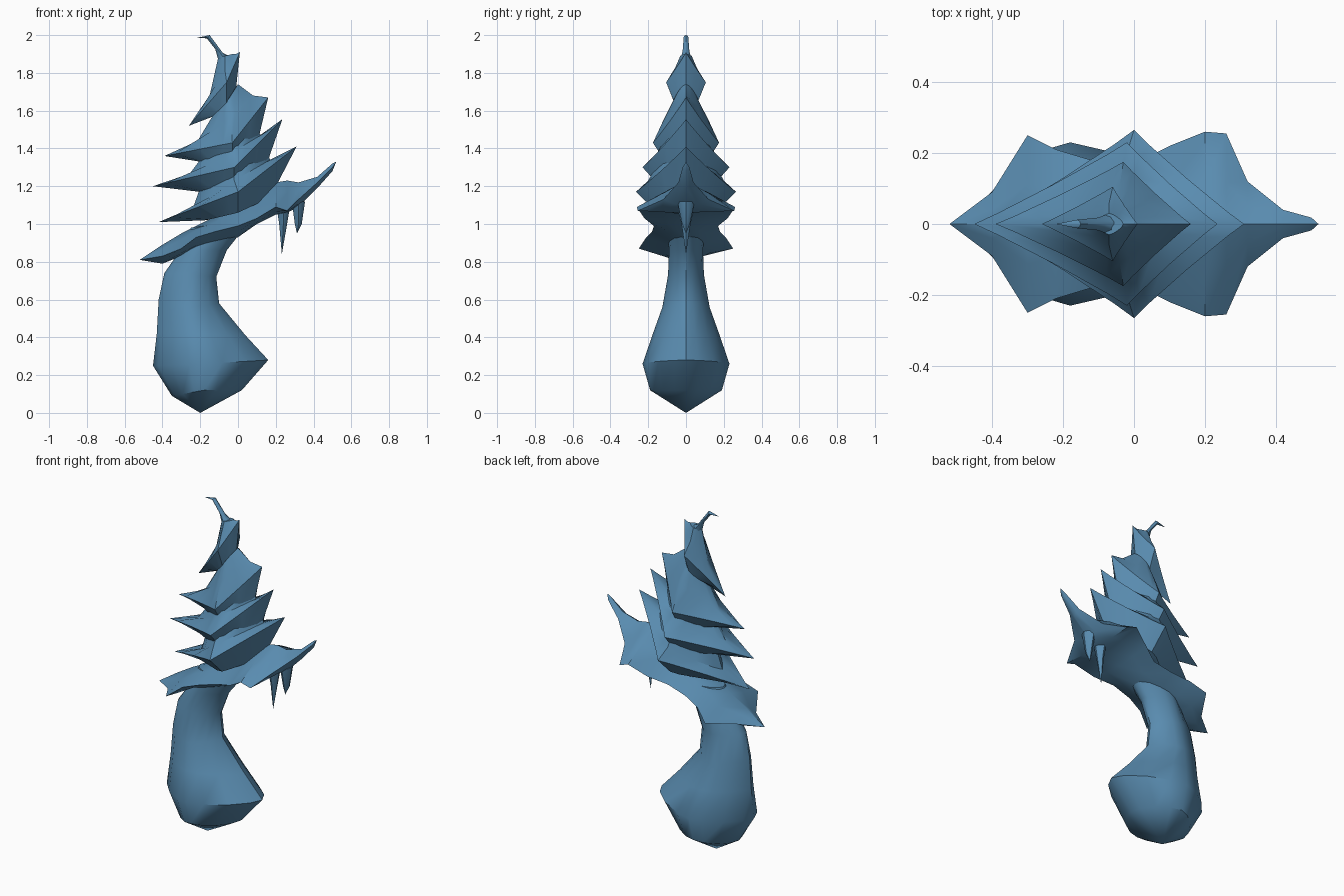
import bpy, bmesh, math

mat = bpy.data.materials.new("steel blue")
mat.diffuse_color = (0.10, 0.26, 0.43, 1)


def loft(name, rings, angle=38):
    """Skin a list of rings; a ring of one point closes to a tip."""
    bm = bmesh.new()
    rows = [[bm.verts.new(p) for p in r] for r in rings]
    for a, b in zip(rows, rows[1:]):
        n = max(len(a), len(b))
        for i in range(n):
            j = (i + 1) % n
            quad = [a[i % len(a)], a[j % len(a)], b[j % len(b)], b[i % len(b)]]
            bm.faces.new(list(dict.fromkeys(quad)))
    for r in (rows[0], rows[-1]):
        if len(r) > 2:
            bm.faces.new(r)
    bmesh.ops.recalc_face_normals(bm, faces=bm.faces)
    me = bpy.data.meshes.new(name)
    bm.to_mesh(me)
    bm.free()
    ob = bpy.data.objects.new(name, me)
    bpy.context.collection.objects.link(ob)
    me.materials.append(mat)
    bpy.ops.object.select_all(action='DESELECT')
    ob.select_set(True)
    bpy.context.view_layer.objects.active = ob
    bpy.ops.object.shade_smooth_by_angle(angle=math.radians(angle))
    return ob


def ring(lx, lz, mx, my, mz, rx, rz, e=2.0, n=16):
    """Tilted ring through a left, side and right point; e sets how pointed it is."""
    pts = []
    for i in range(n):
        t = 2 * math.pi * i / n
        c, s = math.cos(t), math.sin(t)
        u = abs(c) ** e
        v = math.copysign(abs(s) ** e, s)
        ex, ez = (rx, rz) if c > 0 else (lx, lz)
        pts.append((mx + (ex - mx) * u, my * v, mz + (ez - mz) * u))
    return pts


# trunk: bulbous root ball, narrowing upward and leaning right
loft("trunk", [
    [(-.20, 0, 0)],
    ring(-.35, .09, -.18, .19, .12, .02, .12, 1.2),
    ring(-.45, .25, -.18, .23, .26, .16, .28, 1.3),
    ring(-.43, .42, -.22, .175, .42, .04, .41, 1.3),
    ring(-.42, .60, -.25, .125, .56, -.10, .58, 1.3),
    ring(-.39, .74, -.24, .095, .73, -.115, .72, 1.2),
    ring(-.32, .84, -.20, .09, .86, -.06, .86, 1.2),
    ring(-.25, .98, -.10, .10, 1.0, .05, 1.0, 1.2)])

# lowest bough: slanted blade lofted along x  (x, top z, half width, edge z, bottom z)
bough = [(-.40, .89, .09, .83, .79), (-.30, .95, .25, .87, .83),
         (-.22, .99, .21, .93, .86), (-.12, 1.04, .18, .96, .88),
         (0, 1.10, .17, .99, .93), (.10, 1.15, .22, 1.03, 1.0),
         (.20, 1.22, .26, 1.09, 1.05), (.26, 1.23, .255, 1.07, 1.06),
         (.32, 1.22, .12, 1.13, 1.09), (.42, 1.25, .04, 1.22, 1.19),
         (.50, 1.32, .018, 1.30, 1.28)]
rings = [[(-.52, 0, .81)]]
for x, t, w, ez, b in bough:
    mt, mb = ez + (t - ez) * .6, b + (ez - b) * .4
    rings.append([(x, 0, t), (x, w * .45, mt), (x, w, ez), (x, w * .5, mb),
                  (x, 0, b), (x, -w * .5, mb), (x, -w, ez), (x, -w * .45, mt)])
rings.append([(.52, 0, 1.33)])
loft("lower_bough", rings)

# hanging points below the bough
for name, x, tip, r in (("hanging_point_a", .24, .84, .04), ("hanging_point_b", .32, .95, .035)):
    loft(name, [[(x - .008, 0, tip)],
                ring(x - r * .55, 1.0, x, r * .6, 1.0, x + r * .5, 1.0, 1.2, 8),
                ring(x - r, 1.12, x, r * 1.3, 1.12, x + r, 1.12, 1.2, 8)])

# foliage tiers: underside, pointed skirt, shoulder, neck
tiers = [
    [(-.17, 1.02, .0, .15, 1.06, .17, 1.14), (-.42, 1.01, 0, .265, 1.17, .31, 1.41),
     (-.24, 1.08, -.02, .20, 1.23, .17, 1.34), (-.18, 1.25, -.02, .13, 1.36, .14, 1.42)],
    [(-.20, 1.17, -.02, .14, 1.2, .16, 1.34), (-.45, 1.20, -.02, .23, 1.30, .235, 1.555),
     (-.26, 1.26, -.03, .15, 1.38, .12, 1.47), (-.17, 1.38, -.03, .11, 1.48, .09, 1.53)],
    [(-.20, 1.33, -.03, .11, 1.33, .11, 1.46), (-.39, 1.36, -.03, .175, 1.43, .16, 1.67),
     (-.22, 1.43, -.04, .11, 1.57, .08, 1.68), (-.13, 1.58, -.05, .06, 1.66, 0, 1.74)],
    [(-.13, 1.57, -.06, .06, 1.64, -.01, 1.72), (-.26, 1.52, -.06, .105, 1.75, .01, 1.91),
     (-.15, 1.68, -.07, .06, 1.82, -.01, 1.90), (-.105, 1.88, -.07, .03, 1.89, -.03, 1.90)],
]
for k, rows in enumerate(tiers):
    loft(f"foliage_tier_{k + 1}", [ring(*r, e=e) for r, e in zip(rows, (1.4, 2.1, 1.7, 1.4))])

# curled tip
loft("curled_tip", [
    ring(-.105, 1.87, -.07, .03, 1.87, -.03, 1.88, 1.2, 8),
    ring(-.12, 1.925, -.10, .018, 1.915, -.08, 1.905, 1.2, 8),
    ring(-.165, 1.983, -.16, .012, 1.99, -.15, 2.0, 1.2, 8),
    [(-.22, 0, 1.985)]])
